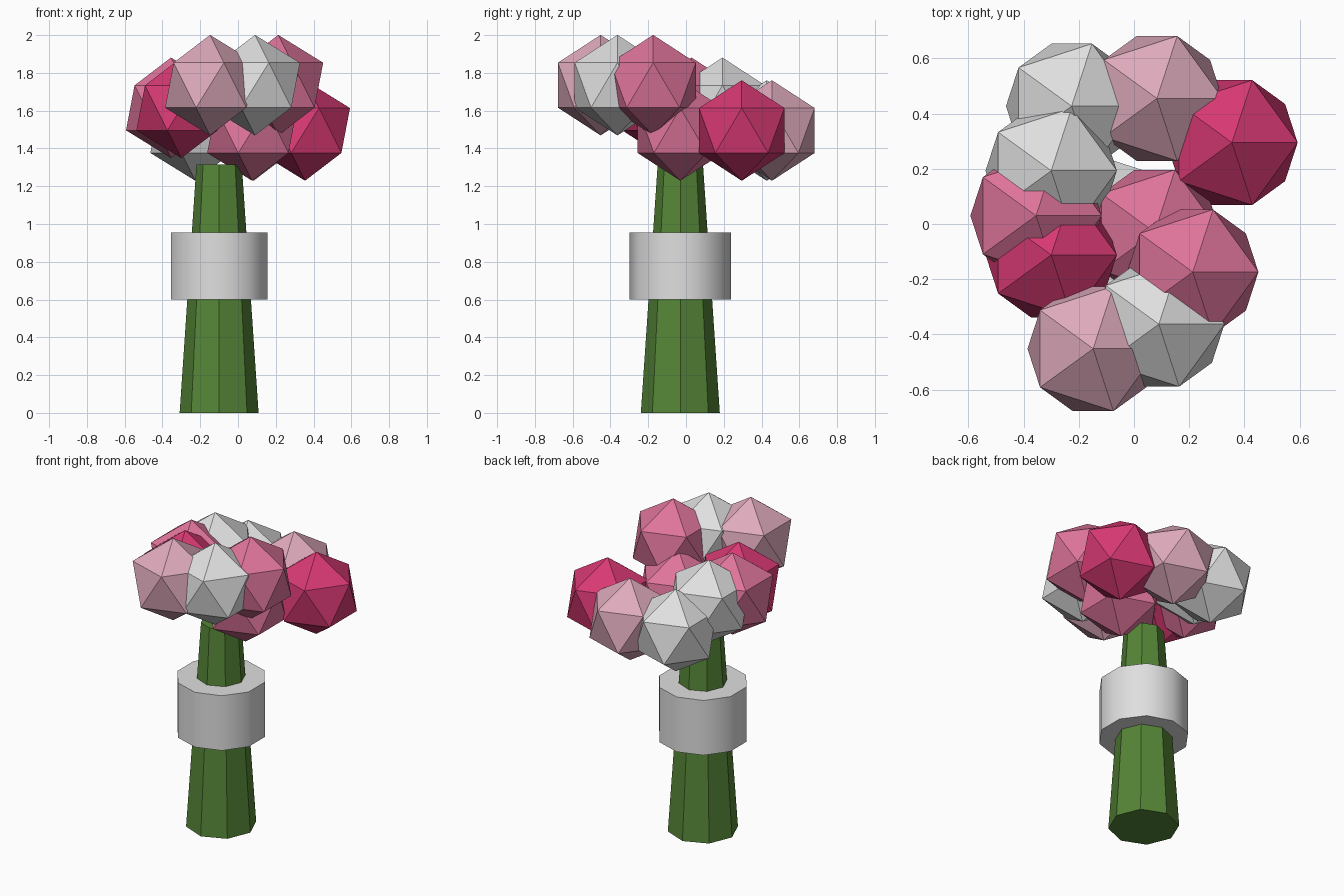
import bpy
import math

if "Cube" in bpy.data.objects:
    bpy.data.objects.remove(bpy.data.objects["Cube"])


def material(name, rgb):
    m = bpy.data.materials.new(name)
    m.diffuse_color = (*rgb, 1.0)
    m.use_nodes = True
    m.node_tree.nodes["Principled BSDF"].inputs["Base Color"].default_value = m.diffuse_color
    return m


crimson = material("crimson", (0.68, 0.04, 0.17))
rose = material("rose pink", (0.73, 0.175, 0.325))
blush = material("pale pink", (0.73, 0.40, 0.50))
silver = material("silver white", (0.74, 0.74, 0.74))
green = material("stem green", (0.092, 0.235, 0.038))


def finish(name, mat):
    obj = bpy.context.object
    obj.name = name
    obj.data.materials.append(mat)
    return obj


CX, CY = -0.10, -0.03  # axis of the handle

# Tapered eight-sided bundle of stems
bpy.ops.mesh.primitive_cone_add(vertices=8, radius1=0.209, radius2=0.12, depth=1.315,
                                location=(CX, CY, 0.6575))
finish("stems", green)

# Ten-sided ribbon wrap, smooth around the side
bpy.ops.mesh.primitive_cylinder_add(vertices=10, radius=0.268, depth=0.355,
                                    location=(CX, CY, 0.778))
finish("ribbon_wrap", silver)
bpy.ops.object.shade_smooth_by_angle(angle=math.radians(40))

# Flower heads: flat-faced icosahedra in three layers
LOW, MID, HIGH = 1.495, 1.615, 1.735
flowers = [
    (0.355, 0.295, LOW, crimson),
    (0.083, 0.455, LOW, blush),
    (-0.226, 0.427, LOW, silver),
    (0.075, -0.03, LOW, rose),
    (-0.30, 0.193, MID, silver),
    (-0.355, 0.03, MID, rose),
    (-0.30, -0.112, MID, crimson),
    (0.213, -0.174, HIGH, rose),
    (0.09, -0.363, HIGH, silver),
    (-0.148, -0.452, HIGH, blush),
]
for i, (x, y, z, mat) in enumerate(flowers):
    bpy.ops.mesh.primitive_ico_sphere_add(subdivisions=1, radius=0.266, location=(x, y, z))
    finish(f"flower_{i + 1}", mat)
